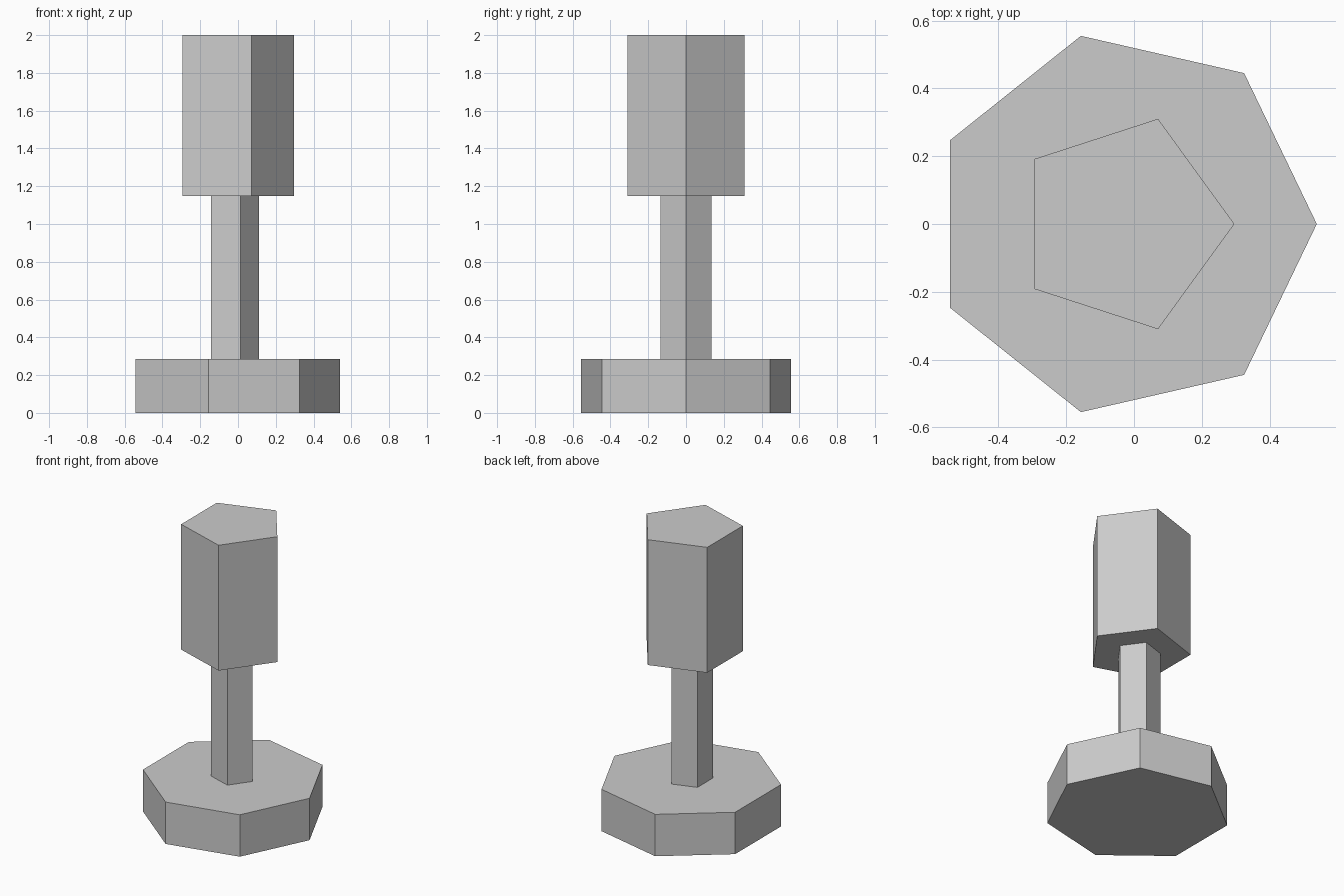
import bpy

# Remove the default cube only
cube = bpy.data.objects.get("Cube")
if cube:
    bpy.data.objects.remove(cube, do_unlink=True)

GREY = (0.6, 0.6, 0.6, 1.0)
AXIS_X = -0.03

grey = bpy.data.materials.new("plain grey")
grey.use_nodes = True
grey.diffuse_color = GREY
grey.node_tree.nodes["Principled BSDF"].inputs["Base Color"].default_value = GREY


def prism(name, sides, radius, bottom, top):
    """Upright regular prism with one corner pointing to +x."""
    bpy.ops.mesh.primitive_cylinder_add(
        vertices=sides, radius=radius, depth=top - bottom,
        location=(AXIS_X, 0, (bottom + top) / 2))
    obj = bpy.context.object
    obj.name = name
    # The primitive's first corner lies on +y, so turn it a quarter
    obj.rotation_euler.z = -1.5707963
    obj.data.materials.append(grey)
    return obj


# Wide foot, slim stem and thick head stacked on one axis
prism("base", 7, 0.569, 0, 0.285)
prism("stem", 5, 0.141, 0.285, 1.147)
prism("head", 5, 0.326, 1.147, 2)
